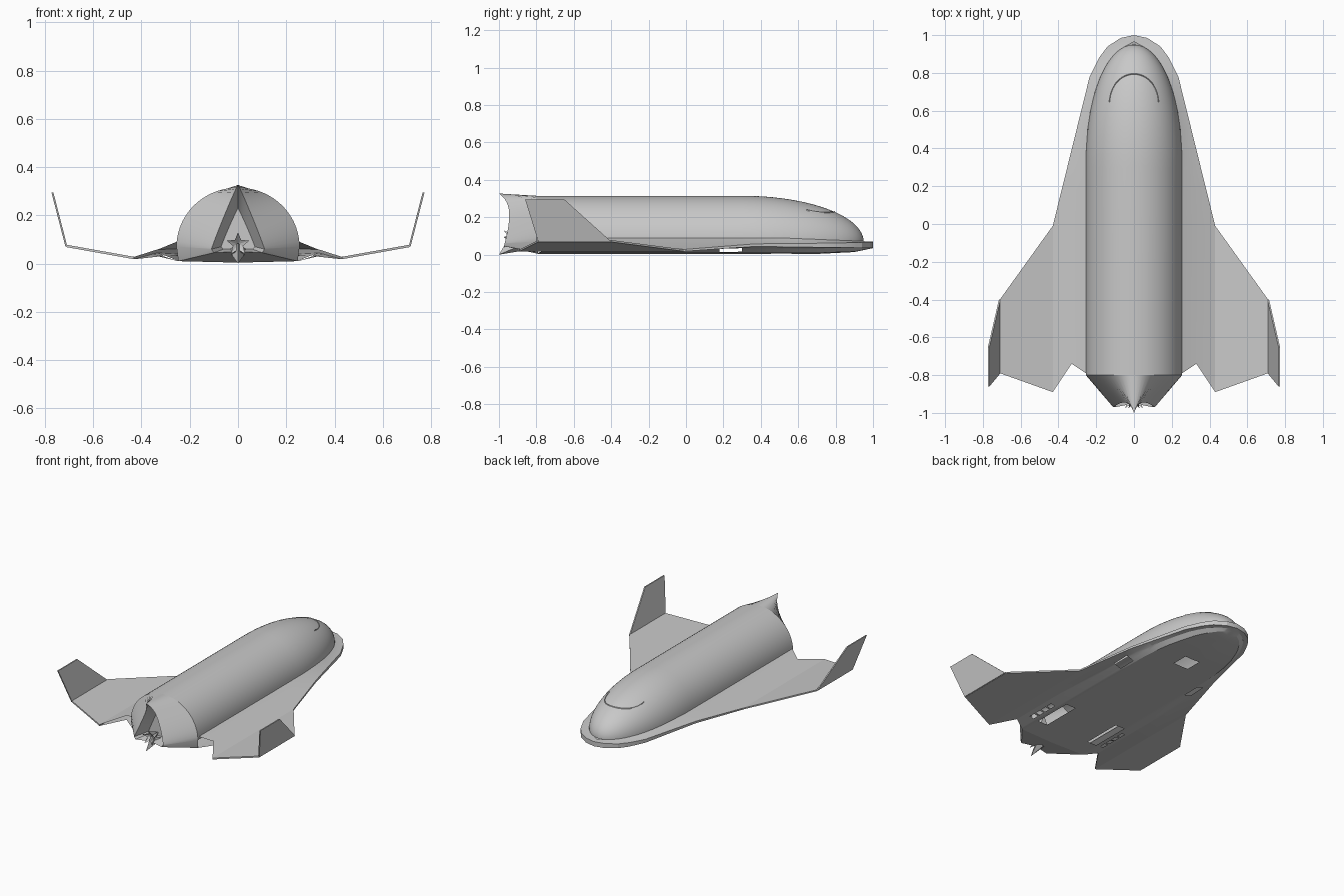
import bpy, bmesh, math

if "Cube" in bpy.data.objects:
    bpy.data.objects.remove(bpy.data.objects["Cube"])

grey = bpy.data.materials.new("light_grey")
grey.diffuse_color = (0.58, 0.58, 0.58, 1)
grey.use_nodes = True
grey.node_tree.nodes["Principled BSDF"].inputs["Base Color"].default_value = grey.diffuse_color


def lerp(table, y):
    """Piecewise linear lookup in a list of (y, value), y rising."""
    if y <= table[0][0]:
        return table[0][1]
    for (a, va), (b, vb) in zip(table, table[1:]):
        if y <= b:
            return va + (vb - va) * (y - a) / (b - a)
    return table[-1][1]


def finish(name, bm, mirror=True, smooth=None):
    bmesh.ops.remove_doubles(bm, verts=bm.verts, dist=0.0004)
    me = bpy.data.meshes.new(name)
    bm.to_mesh(me)
    bm.free()
    me.materials.append(grey)
    ob = bpy.data.objects.new(name, me)
    bpy.context.collection.objects.link(ob)
    if smooth:
        bpy.ops.object.select_all(action='DESELECT')
        ob.select_set(True)
        bpy.context.view_layer.objects.active = ob
        bpy.ops.object.shade_smooth_by_angle(angle=math.radians(smooth))
    if mirror:
        m = ob.modifiers.new("mirror", 'MIRROR')
        m.merge_threshold = 0.0005
    return ob


def loft(sections, cap=False):
    """Half sections, ordered from nose to tail, bottom to top."""
    bm = bmesh.new()
    rows = [[bm.verts.new(p) for p in s] for s in sections]
    for r, q in zip(rows, rows[1:]):
        for j in range(len(r) - 1):
            bm.faces.new((r[j], r[j + 1], q[j + 1], q[j]))
    if cap:
        bm.faces.new(rows[-1])
    return bm


def slab(name, pts, offset):
    """Flat panel given by its outline and a thickness vector."""
    bm = bmesh.new()
    a = [bm.verts.new(p) for p in pts]
    b = [bm.verts.new([c + o for c, o in zip(p, offset)]) for p in pts]
    bm.faces.new(a)
    bm.faces.new(b[::-1])
    for i in range(len(a)):
        k = (i + 1) % len(a)
        bm.faces.new((a[i], b[i], b[k], a[k]))
    bmesh.ops.recalc_face_normals(bm, faces=bm.faces)
    return finish(name, bm)


# Shape of the rounded upper fuselage
Z0, R, H = 0.07, 0.255, 0.245


def nose_t(y):
    return min(max((y - 0.3) / 0.65, 0), 1)


def hull_w(y):
    return R * math.sqrt(1 - nose_t(y) ** 2.2)


def hull_h(y):
    return H * math.sqrt(1 - nose_t(y) ** 2)


ARC = [math.pi / 2 * i / 18 for i in range(19)]


def arch(y):
    return [(hull_w(y) * math.cos(a), y, Z0 + hull_h(y) * math.sin(a)) for a in ARC]


ys = [0.3 + 0.65 * math.sin(math.pi / 2 * i / 18) for i in range(18, -1, -1)] + [-0.25, -0.8]
finish("fuselage", loft([arch(y) for y in ys]), smooth=40)

# Belly with strakes and inner wing
EDGE = [(-0.01, 0.43), (0.78, 0.235), (0.88, 0.185), (0.94, 0.14), (0.985, 0.07), (1, 0)]
EDGE_TOP = [(-0.01, 0.028), (0.37, 0.058), (0.8, 0.062), (1, 0.068)]
EDGE_LOW = [(-0.01, 0.018), (0.37, 0.044), (0.8, 0.038), (1, 0.036)]
KEEL = [(0.7, 0.004), (0.9, 0.014), (1, 0.035)]


def belly(y, tail=False):
    e, w = lerp(EDGE, y), hull_w(y)
    m = w + 0.43 * (e - w)
    top, low, keel = lerp(EDGE_TOP, y), lerp(EDGE_LOW, y), lerp(KEEL, y)
    join = lerp([(0.5, 0.09), (1, 0.07)], y)
    ym, ye, yb = (-0.74, -0.89, -0.79) if tail else (y, y, y)
    return [(0, yb, keel), (w * 0.97, yb, keel + 0.006 * w / R),
            (m, ym, max(keel, lerp([(-0.01, 0.03), (0.37, 0.032), (1, 0.036)], y))),
            (e, ye, low), (e, ye, top), (m, ym, (top + join) / 2), (w, yb, join)]


stations = [1, 0.985, 0.965, 0.94, 0.91, 0.88, 0.83, 0.78, 0.7, 0.6, 0.5, 0.37, 0.18, -0.01, -0.5]
bm = loft([belly(y) for y in stations] + [belly(-0.79, True)])

# Openings in the belly: centre x, centre y, half width, half length
holes = [(0, 0.51, 0.055, 0.055), (0.2, -0.51, 0.035, 0.135), (0.285, 0.24, 0.025, 0.06)]
holes += [(0.285, -0.63 + 0.055 * i, 0.014, 0.02) for i in range(4)]
for cx, cy, hx, hy in holes:
    for co, no in (((cx - hx, 0, 0), (1, 0, 0)), ((cx + hx, 0, 0), (1, 0, 0)),
                   ((0, cy - hy, 0), (0, 1, 0)), ((0, cy + hy, 0), (0, 1, 0))):
        near = [f for f in bm.faces if f.normal.z < 0 or f.normal.length < 0.5]
        bm.normal_update()
        near = [f for f in bm.faces if f.normal.z < -0.7]
        geom = list({v for f in near for v in f.verts}) + list({e for f in near for e in f.edges}) + near
        bmesh.ops.bisect_plane(bm, geom=geom, plane_co=co, plane_no=no, dist=1e-5)
bm.normal_update()
gone = []
for f in bm.faces:
    c = f.calc_center_median()
    if f.normal.z < -0.7 and any(abs(c.x - x) < hx and abs(c.y - y) < hy for x, y, hx, hy in holes):
        gone.append(f)
bmesh.ops.delete(bm, geom=gone, context='FACES')
finish("belly_and_strakes", bm, smooth=20)

# Outer wings and upturned tips
slab("outer_wing", [(0.43, -0.01, 0.028), (0.71, -0.40, 0.078), (0.71, -0.79, 0.078),
                    (0.43, -0.89, 0.028)], (0, 0, -0.01))
slab("winglet", [(0.715, -0.40, 0.07), (0.773, -0.65, 0.295), (0.773, -0.86, 0.295),
                 (0.715, -0.79, 0.07)], (-0.008, 0, 0))

# Pinched tail with a pointed spine and a recessed rear
front = [(0, -0.79, 0.004), (0.247, -0.79, 0.01)] + arch(-0.8)
mid, rear, inner = [], [], []
for a in ARC:
    c, s = math.cos(a) ** 1.9, math.sin(a) ** 1.9
    rear.append((0.11 * c, -0.94 - 0.03 * c ** 3 - 0.06 * s ** 6, 0.06 + 0.267 * s))
    inner.append((0.07 * c, -0.87, 0.07 + 0.16 * s))
rear = [(0, -0.95, 0.05), (0.1, -0.97, 0.045)] + rear
inner = [(0, -0.87, 0.06), (0.06, -0.87, 0.06)] + inner
finish("tail_cone", loft([front, rear, inner], cap=True), smooth=35)

# Star-shaped engine nozzle
bm = bmesh.new()
tip = bm.verts.new((0, -0.93, 0.08))
back = bm.verts.new((0, -0.86, 0.08))
ring = []
for i in range(10):
    a, r = math.pi / 2 + i * math.pi / 5, (0.05 if i % 2 == 0 else 0.022)
    ring.append(bm.verts.new((r * math.cos(a), -0.975 if i % 2 == 0 else -0.95, 0.08 + r * math.sin(a))))
for i in range(10):
    bm.faces.new((tip, ring[i], ring[(i + 1) % 10]))
    bm.faces.new((back, ring[(i + 1) % 10], ring[i]))
bmesh.ops.recalc_face_normals(bm, faces=bm.faces)
finish("engine_nozzle", bm, mirror=False)

# Pointed keel spike under the engine
bm = bmesh.new()
base = [bm.verts.new(p) for p in ((-0.04, -0.87, 0.055), (0.04, -0.87, 0.055), (0, -0.95, 0.085), (0, -0.88, 0.02))]
tip = bm.verts.new((0, -1, 0.0))
for i, k in ((0, 2), (2, 1), (1, 3), (3, 0)):
    bm.faces.new((base[i], base[k], tip))
bmesh.ops.recalc_face_normals(bm, faces=bm.faces)
finish("keel_spike", bm, mirror=False)

# Thin brow line over the cockpit, laid on the hull
bm = bmesh.new()
rows = []
for i in range(25):
    a = math.radians(-90 + 7.5 * i)
    row = []
    for k, lift in ((0.97, -0.002), (1, 0.004), (1.02, -0.002)):
        x, y = 0.13 * k * math.sin(a), 0.645 + 0.15 * k * math.cos(a)
        z = Z0 + hull_h(y) * math.sqrt(1 - (x / hull_w(y)) ** 2)
        row.append(bm.verts.new((x, y, z + lift)))
    rows.append(row)
for r, q in zip(rows, rows[1:]):
    for j in range(2):
        bm.faces.new((r[j], r[j + 1], q[j + 1], q[j]))
bm.normal_update()
for f in bm.faces:
    if f.normal.z < 0:
        f.normal_flip()
finish("cockpit_brow", bm, mirror=False, smooth=30)
